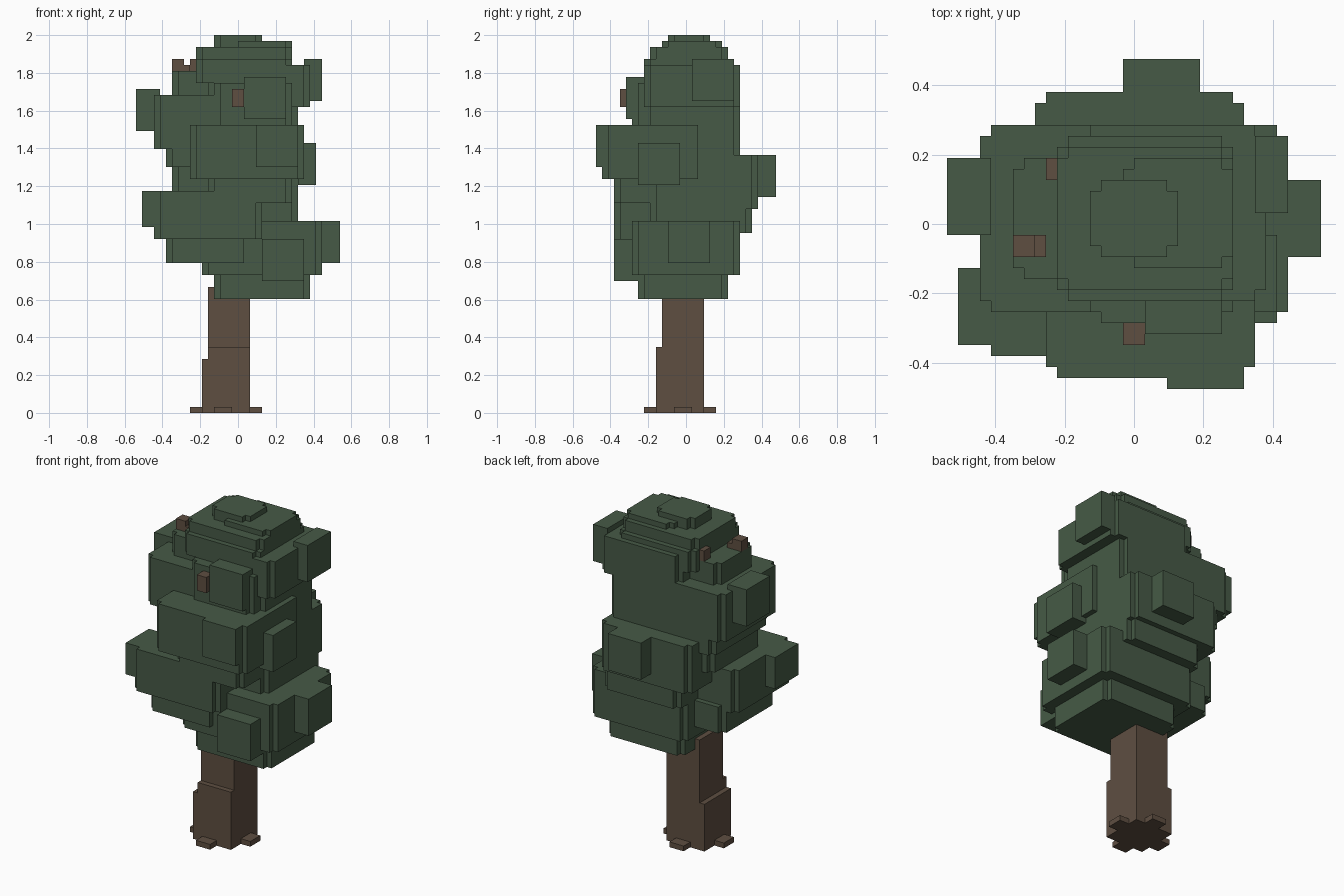
import bpy, bmesh
from mathutils import Vector

if "Cube" in bpy.data.objects:
    bpy.data.objects.remove(bpy.data.objects["Cube"])

U = 2 / 63  # size of one block; all boxes below are in whole blocks


def cells(boxes, cut):
    """Fill boxes (x0,x1,y0,y1,z0,z1); cut removes the upright corner columns."""
    out = set()
    for x0, x1, y0, y1, z0, z1 in boxes:
        for x in range(x0, x1):
            for y in range(y0, y1):
                if cut and x in (x0, x1 - 1) and y in (y0, y1 - 1):
                    continue
                out.update((x, y, z) for z in range(z0, z1))
    return out


def material(name, col):
    m = bpy.data.materials.new(name)
    m.diffuse_color = (*col, 1)
    m.use_nodes = True
    m.node_tree.nodes["Principled BSDF"].inputs["Base Color"].default_value = m.diffuse_color
    return m


def build(name, own, solid, mat):
    """Make the outer skin of a block set, leaving out faces buried in the tree."""
    bm = bmesh.new()
    verts = {}

    def vert(p):
        k = tuple(p)
        if k not in verts:
            verts[k] = bm.verts.new(Vector(k) * U)
        return verts[k]

    for c in sorted(own):
        for a in range(3):
            b, d = (a + 1) % 3, (a + 2) % 3
            for s in (0, 1):
                n = list(c)
                n[a] += 1 if s else -1
                if tuple(n) in solid:
                    continue
                quad = []
                for i, j in ((0, 0), (1, 0), (1, 1), (0, 1)):
                    p = list(c)
                    p[a] += s
                    p[b] += i
                    p[d] += j
                    quad.append(vert(p))
                bm.faces.new(quad if s else quad[::-1])
    me = bpy.data.meshes.new(name)
    bm.to_mesh(me)
    bm.free()
    me.materials.append(mat)
    ob = bpy.data.objects.new(name, me)
    bpy.context.collection.objects.link(ob)


# Rounded leaf masses, spiralling upward
masses = [
    (-4, 12, -8, 7, 19, 29), (-6, 14, -9, 9, 23, 32),      # lowest, right
    (-12, 2, -10, 6, 25, 30), (-14, 4, -12, 5, 29, 37),    # low left
    (-6, 10, -6, 11, 30, 39), (-9, 10, -6, 12, 34, 43),    # middle back
    (-5, 9, -12, 3, 35, 40), (-8, 11, -14, 3, 39, 48),     # middle front
    (-11, 9, -7, 8, 37, 42), (-12, 10, -8, 9, 41, 46),     # upper left
    (-14, 5, -8, 9, 44, 53), (-10, 10, -7, 9, 46, 53),
    (-4, 9, -9, 4, 48, 55), (-11, -3, -5, 6, 50, 57),
    (-5, 12, -7, 9, 51, 58), (-7, 9, -7, 8, 55, 59),       # upper right
    (-7, 9, -6, 7, 55, 61), (-1, 9, -4, 6, 60, 62),        # cap
    (-4, 4, -3, 4, 60, 63),
]
# Square leaf tufts sticking out of the masses
tufts = [
    (13, 17, -3, 4, 25, 32), (4, 11, -12, -8, 22, 29),
    (-16, -13, -11, -4, 31, 37), (3, 10, -15, -13, 41, 48),
    (10, 13, -8, -1, 38, 45), (-1, 6, 11, 15, 36, 43),
    (-17, -13, -1, 6, 47, 54), (11, 14, 1, 8, 52, 59),
    (1, 8, -10, -7, 49, 56),
]
# Trunk with thicker foot, and flat roots
trunk_boxes = [
    (-5, 2, -4, 3, 0, 21), (-6, 2, -4, 3, 0, 9), (-5, 2, -5, 3, 0, 11),
    (-6, 2, -5, 3, 0, 9),
    (-8, -6, -3, 0, 0, 1), (2, 4, -2, 1, 0, 1),
    (-4, -1, -7, -5, 0, 1), (-3, 0, 3, 5, 0, 1),
]
# Branch ends poking through the leaves
twig_boxes = [
    (-11, -9, -3, -1, 57, 59), (-9, -8, -3, -1, 57, 58),
    (-8, -7, 4, 6, 57, 59), (-1, 1, -11, -9, 51, 54),
]

leaves = cells(masses, True) | cells(tufts, False)
trunk = cells(trunk_boxes, False) - leaves
twigs = cells(twig_boxes, False) - leaves
solid = leaves | trunk | twigs

green = material("leaf green", (0.061, 0.102, 0.061))
brown = material("bark brown", (0.112, 0.077, 0.053))
build("leaf_crown", leaves, solid, green)
build("trunk", trunk, solid, brown)
build("branch_ends", twigs, solid, brown)
